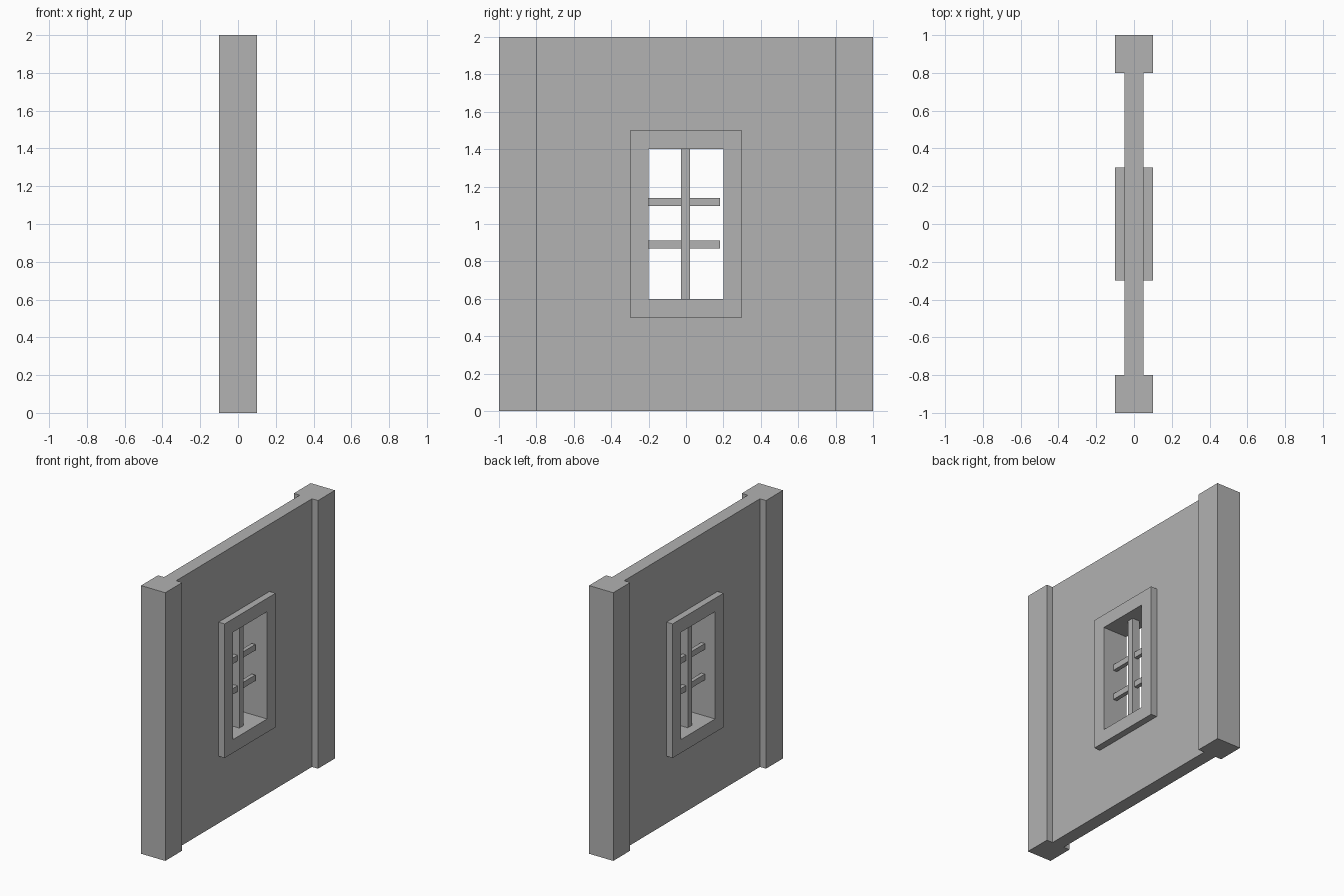
import bpy
import bmesh

# Remove the default object
cube = bpy.data.objects.get("Cube")
if cube:
    bpy.data.objects.remove(cube, do_unlink=True)

# Single plain material
grey = bpy.data.materials.new("plain grey")
grey.use_nodes = True
GREY = (0.445, 0.445, 0.445, 1)
grey.diffuse_color = GREY
grey.node_tree.nodes["Principled BSDF"].inputs["Base Color"].default_value = GREY


def finish(name, bm):
    bmesh.ops.recalc_face_normals(bm, faces=bm.faces)
    mesh = bpy.data.meshes.new(name)
    bm.to_mesh(mesh)
    bm.free()
    mesh.materials.append(grey)
    obj = bpy.data.objects.new(name, mesh)
    bpy.context.collection.objects.link(obj)
    return obj


def box(name, x, y, z):
    """Box from (min, max) ranges on each axis."""
    bm = bmesh.new()
    bmesh.ops.create_cube(bm, size=1)
    for v in bm.verts:
        v.co = [(a + b) / 2 + c * (b - a) for c, (a, b) in zip(v.co, (x, y, z))]
    return finish(name, bm)


def ring(name, depth, outer, inner):
    """Rectangular slab with a rectangular hole; rects are (half width, z0, z1)."""
    bm = bmesh.new()
    loops = []
    for w, z0, z1 in (outer, inner):
        corners = ((-w, z0), (w, z0), (w, z1), (-w, z1))
        loops.append([bm.verts.new((-depth, y, z)) for y, z in corners])
    out, inn = loops
    for i in range(4):
        j = (i + 1) % 4
        bm.faces.new((out[i], out[j], inn[j], inn[i]))
    result = bmesh.ops.extrude_face_region(bm, geom=bm.faces[:])
    moved = [g for g in result["geom"] if isinstance(g, bmesh.types.BMVert)]
    bmesh.ops.translate(bm, verts=moved, vec=(2 * depth, 0, 0))
    return finish(name, bm)


# Wall panel with the framed window opening
frame_outer = (0.3, 0.5, 1.5)
ring("wall_panel", 0.05, (0.8, 0, 2), frame_outer)
ring("window_frame", 0.1, frame_outer, (0.2, 0.6, 1.4))

# End pillars
box("front_pillar", (-0.1, 0.1), (-1, -0.8), (0, 2))
box("back_pillar", (-0.1, 0.1), (0.8, 1), (0, 2))

# Window bars: one upright and two crossbars stopping short of the back jamb
box("upright_bar", (-0.03, 0.03), (-0.027, 0.022), (0.6, 1.4))
for name, z in (("lower_crossbar", 0.89), ("upper_crossbar", 1.118)):
    box(name, (-0.015, 0.015), (-0.205, 0.183), (z - 0.022, z + 0.022))
